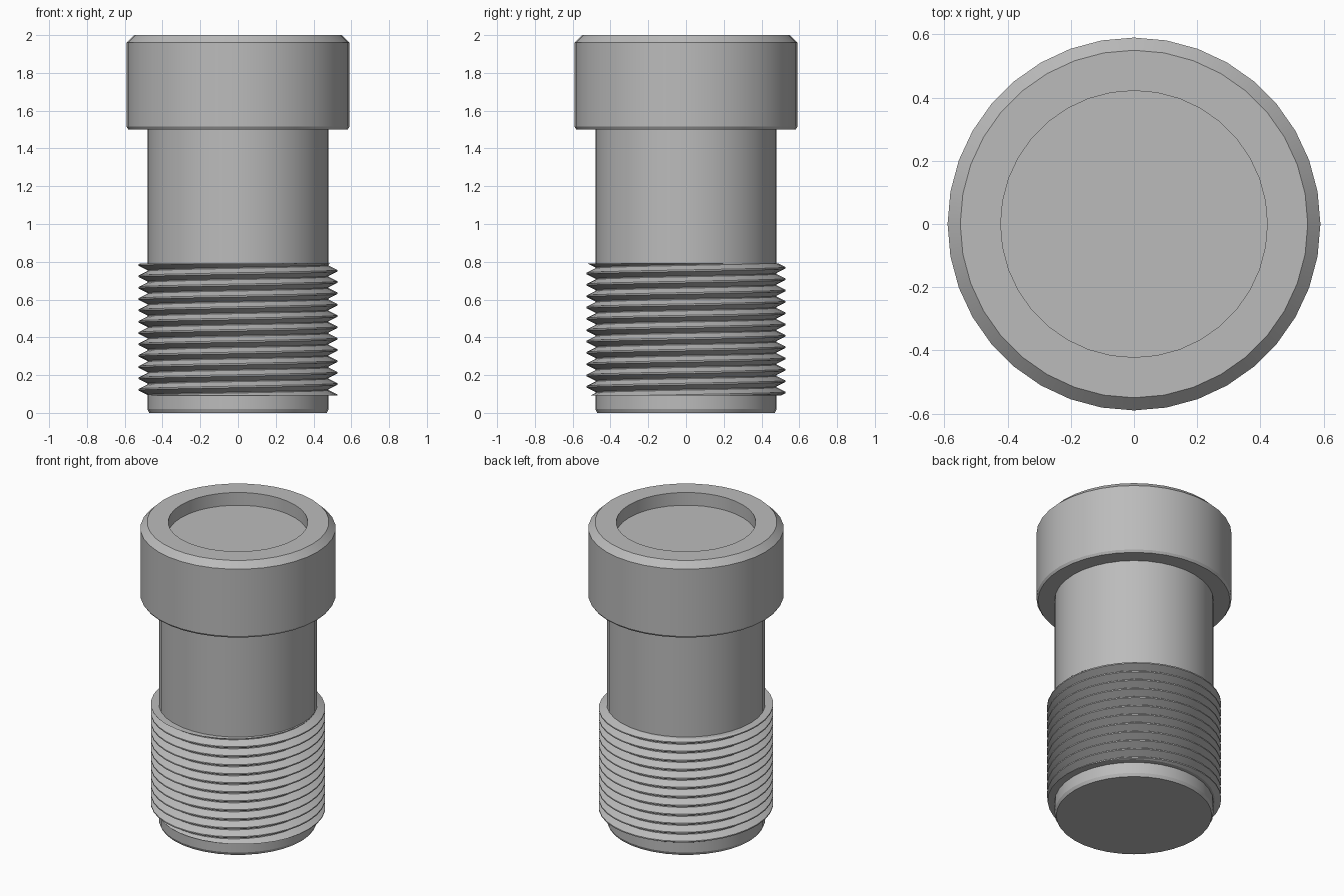
import bpy, bmesh, math

SIDES = 36
cube = bpy.data.objects.get("Cube")
if cube:
    bpy.data.objects.remove(cube, do_unlink=True)

steel = bpy.data.materials.new("grey steel")
steel.use_nodes = True
steel.diffuse_color = (0.5, 0.5, 0.5, 1)
steel.node_tree.nodes["Principled BSDF"].inputs["Base Color"].default_value = (0.5, 0.5, 0.5, 1)


def finish(bm, name):
    bmesh.ops.recalc_face_normals(bm, faces=bm.faces)
    mesh = bpy.data.meshes.new(name)
    bm.to_mesh(mesh)
    bm.free()
    mesh.materials.append(steel)
    obj = bpy.data.objects.new(name, mesh)
    bpy.context.collection.objects.link(obj)
    bpy.ops.object.select_all(action="DESELECT")
    obj.select_set(True)
    bpy.context.view_layer.objects.active = obj
    bpy.ops.object.shade_smooth_by_angle(angle=math.radians(25))
    return obj


def ring(bm, r, z):
    return [bm.verts.new((r * math.cos(a), r * math.sin(a), z))
            for a in (math.tau * i / SIDES for i in range(SIDES))]


def turned(name, profile):
    """Closed solid of revolution with flat end caps."""
    bm = bmesh.new()
    rings = [ring(bm, r, z) for r, z in profile]
    for a, b in zip(rings, rings[1:]):
        for i in range(SIDES):
            j = (i + 1) % SIDES
            bm.faces.new((a[i], a[j], b[j], b[i]))
    bm.faces.new(rings[0])
    bm.faces.new(rings[-1])
    return finish(bm, name)


def thread(name, root, crest, low, high, pitch, land):
    """Right-handed helical ridge, trimmed flat at both ends."""
    bm = bmesh.new()
    turns = math.ceil((high - low) / pitch) + 2
    flank = (pitch - land) / 2
    section = [(root, 0), (crest, flank), (crest, flank + land), (root, pitch)]
    rows = []
    for i in range(turns * SIDES + 1):
        a = math.tau * i / SIDES
        z0 = low - 1.5 * pitch + pitch * i / SIDES
        rows.append([bm.verts.new((r * math.cos(a), r * math.sin(a), z0 + dz))
                     for r, dz in section])
    for a, b in zip(rows, rows[1:]):
        for k in range(len(section) - 1):
            bm.faces.new((a[k], b[k], b[k + 1], a[k + 1]))
    bmesh.ops.remove_doubles(bm, verts=bm.verts, dist=0.0005)
    for z, side in ((low, -1), (high, 1)):
        bmesh.ops.bisect_plane(bm, geom=bm.verts[:] + bm.edges[:] + bm.faces[:],
                               plane_co=(0, 0, z), plane_no=(0, 0, side),
                               clear_outer=True)
    bmesh.ops.holes_fill(bm, edges=[e for e in bm.edges if e.is_boundary], sides=0)
    return finish(bm, name)


# Chamfered head with a shallow round recess
turned("head", [(0.47, 1.5), (0.58, 1.5), (0.59, 1.515), (0.59, 1.96),
                (0.55, 2.0), (0.422, 2.0), (0.422, 1.915)])
# Plain shank with a chamfered tip
turned("shank", [(0.47, 0), (0.48, 0.02), (0.48, 1.505)])
# Threaded length
thread("thread", 0.475, 0.527, 0.093, 0.79, 0.06, 0.008)
